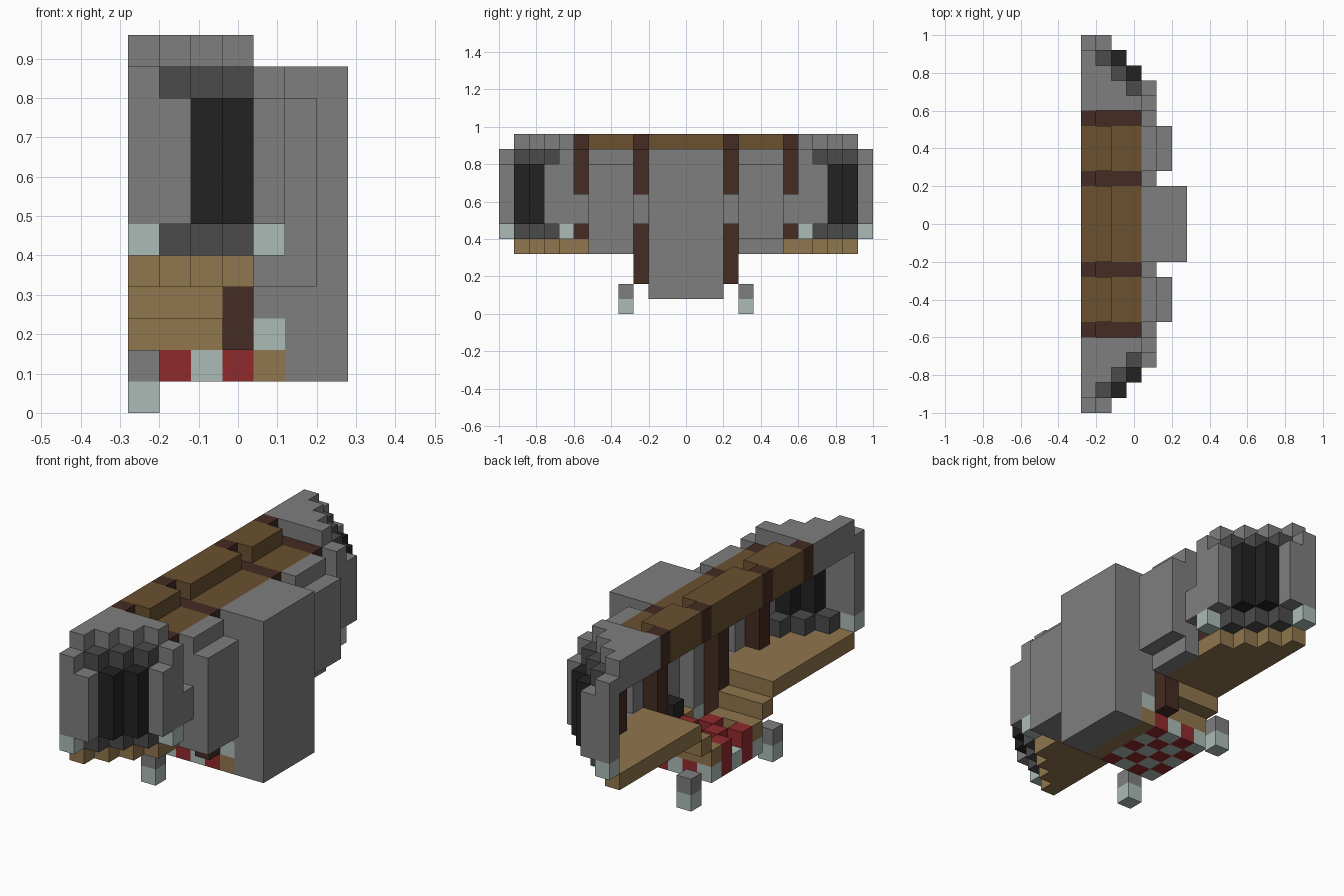
import bpy, bmesh
from mathutils import Matrix, Vector

if "Cube" in bpy.data.objects:
    bpy.data.objects.remove(bpy.data.objects["Cube"], do_unlink=True)

V = 0.08      # edge of one block
NX, NY = 7, 25  # blocks across and along


def material(name, rgb):
    m = bpy.data.materials.new(name)
    m.use_nodes = True
    m.diffuse_color = (*rgb, 1)
    bsdf = m.node_tree.nodes["Principled BSDF"]
    bsdf.inputs["Base Color"].default_value = (*rgb, 1)
    bsdf.inputs["Roughness"].default_value = 0.9
    return m


STONE = material("grey stone", (0.21, 0.21, 0.21))
TRIM = material("dark grey trim", (0.07, 0.07, 0.07))
BLACK = material("black", (0.016, 0.016, 0.016))
MINT = material("pale mint", (0.41, 0.50, 0.46))
PLANK = material("light brown planks", (0.28, 0.18, 0.075))
BEAM = material("dark brown beams", (0.058, 0.025, 0.016))
ROOF = material("brown roof", (0.145, 0.08, 0.03))
RED = material("red carpet", (0.28, 0.023, 0.026))


def part(name, mat, boxes, mirror=True):
    """Join block ranges (x, y, z start and end) in one object, mirrored in y."""
    bm = bmesh.new()
    for x0, x1, y0, y1, z0, z1 in boxes:
        spans = {(y0, y1)}
        if mirror:
            spans.add((NY - y1, NY - y0))
        for a, b in sorted(spans):
            size = Vector((x1 - x0, b - a, z1 - z0)) * V
            mid = Vector((x0 + x1 - NX, a + b - NY, z0 + z1)) * V / 2
            bmesh.ops.create_cube(bm, size=1, matrix=Matrix.Translation(mid) @ Matrix.Diagonal((*size, 1)))
    me = bpy.data.meshes.new(name)
    bm.to_mesh(me)
    bm.free()
    me.materials.append(mat)
    ob = bpy.data.objects.new(name, me)
    bpy.context.collection.objects.link(ob)
    return ob


# Rounded ends: stepped roof, platform, window panes and trim
part("end_roof", STONE, [(0, n, n, n + 1, 11, 12) for n in range(1, 5)]
     + [(0, n, n, n + 1, 10, 11) for n in range(1, 4)] + [(0, 4, 4, 5, 10, 11)])
part("platform", PLANK, [(0, n, n, n + 1, 4, 5) for n in range(1, 4)] + [(0, 4, 4, 9, 4, 5)])
part("window_panes", BLACK, [(n + 1, n + 2, n, n + 1, 6, 10) for n in (1, 2)])
part("window_trim", TRIM, [(n, n + 1, n, n + 1, z, z + 1) for n in (1, 2, 3) for z in (5, 10)])
part("end_pillars", STONE, [(0, 1, 0, 1, 6, 11), (1, 2, 0, 1, 6, 10),
                            (4, 5, 3, 4, 6, 10), (4, 5, 4, 5, 6, 11)])
part("pillar_feet", MINT, [(0, 1, 0, 1, 5, 6), (4, 5, 4, 5, 5, 6)])

# Timber frame and roof panels
part("columns", BEAM, [(3, 4, 5, 6, 5, 10), (3, 4, 9, 10, 2, 10)])
part("roof_beams", BEAM, [(0, 1, j, j + 1, 11, 12) for j in (5, 9)]
     + [(0, 4, j, j + 1, 10, 11) for j in (5, 9)])
part("roof_panels", ROOF, [(0, 2, 6, 9, 11, 12), (0, 4, 6, 9, 10, 11),
                           (0, 2, 10, 15, 11, 12), (0, 4, 10, 15, 10, 11)])
part("wall_links", STONE, [(4, 5, j, j + 1, 6, 8) for j in (5, 9)])

# Side bays, each with a narrow alcove
part("side_bays", STONE, [(4, 5, 6, 7, 4, 11), (4, 5, 8, 9, 4, 11), (4, 5, 7, 8, 4, 5),
                          (4, 5, 7, 8, 10, 11), (5, 6, 6, 9, 5, 10)])
part("bay_sill", STONE, [(5, 6, 6, 9, 4, 5)], mirror=False)

# Chimney with hearth
part("chimney", STONE, [(5, 7, 10, 15, 1, 11), (4, 5, 10, 11, 3, 11), (4, 5, 11, 14, 10, 11)])
part("hearth_floor", PLANK, [(4, 5, 10, 15, 1, 2), (4, 5, 11, 14, 2, 3)])
part("hearth_ends", MINT, [(4, 5, 10, 11, 2, 3)])
part("hearth_pot", BLACK, [(4, 5, 12, 13, 3, 4)])

# Stairs, posts and chequered floor
part("stairs", PLANK, [(0, 3, 9, 10, 3, 4), (0, 3, 10, 11, 2, 3)])
part("posts", STONE, [(0, 1, 8, 9, 1, 2)])
part("post_feet", MINT, [(0, 1, 8, 9, 0, 1)])
cells = [(i, j) for i in range(4) for j in range(10, 15)]
part("floor_tiles", MINT, [(i, i + 1, j, j + 1, 1, 2) for i, j in cells if (i + j) % 2 == 0], False)
part("red_tiles", RED, [(i, i + 1, j, j + 1, 1, 3 if 10 < j < 14 else 2)
                        for i, j in cells if (i + j) % 2], False)
